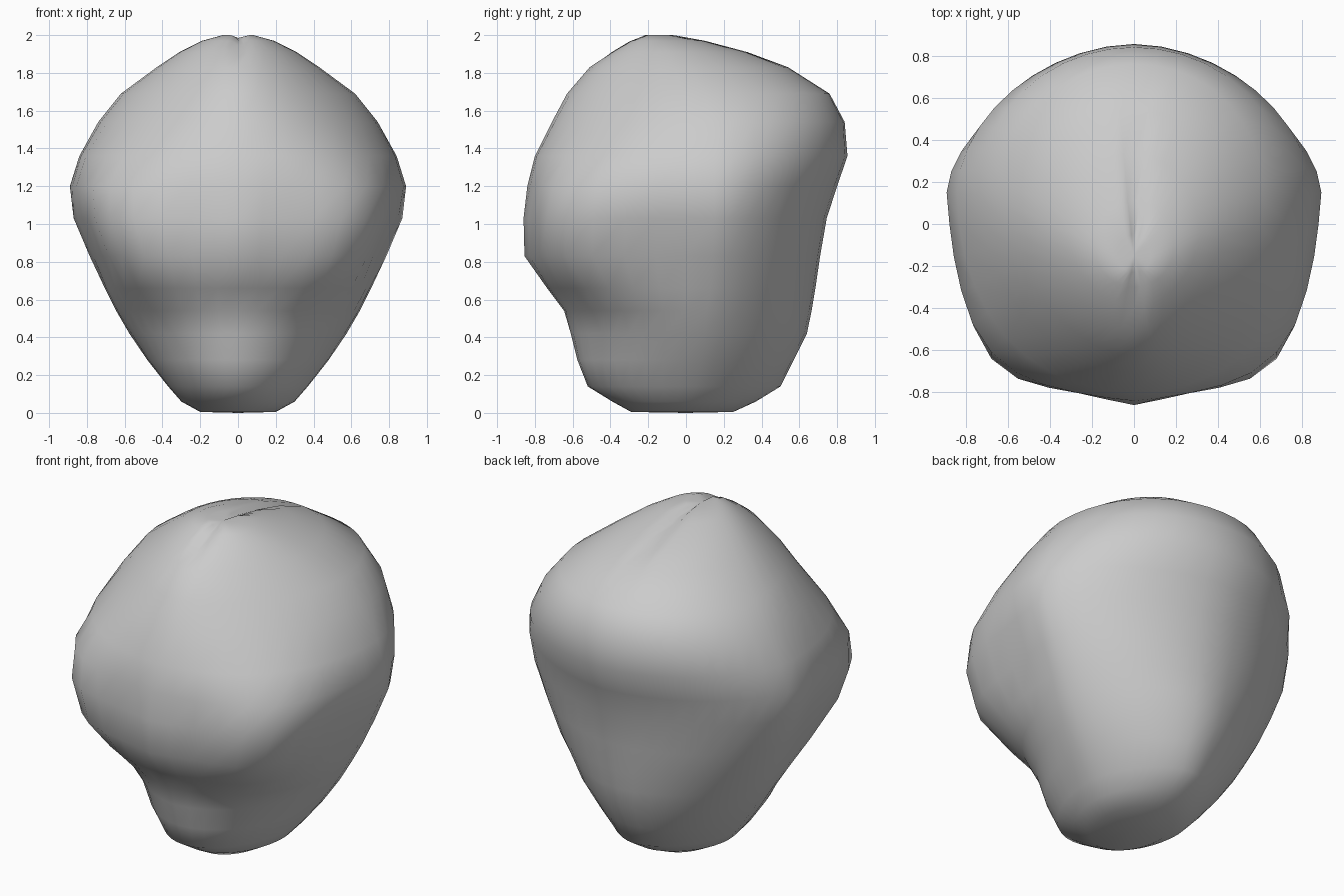
import bpy, bmesh, math

SEGS = 40

# cross-sections: z, half width, front y, back y, y of widest point, front squareness, back squareness
SECTIONS = [
    (0.005, 0.20, -0.29, 0.25, 0.00, 2.0, 2.0),
    (0.06, 0.30, -0.39, 0.37, 0.02, 2.0, 1.8),
    (0.14, 0.37, -0.52, 0.50, 0.05, 1.95, 1.7),
    (0.28, 0.48, -0.575, 0.57, 0.08, 1.9, 1.7),
    (0.42, 0.575, -0.61, 0.64, 0.10, 1.8, 1.7),
    (0.54, 0.645, -0.645, 0.665, 0.11, 2.0, 1.7),
    (0.66, 0.705, -0.735, 0.685, 0.13, 2.7, 1.75),
    (0.83, 0.785, -0.855, 0.71, 0.14, 3.9, 1.75),
    (1.03, 0.87, -0.86, 0.745, 0.15, 3.9, 1.7),
    (1.20, 0.89, -0.84, 0.80, 0.15, 3.0, 1.7),
    (1.36, 0.84, -0.80, 0.855, 0.15, 2.2, 1.85),
    (1.54, 0.74, -0.71, 0.84, 0.14, 1.85, 2.0),
    (1.69, 0.62, -0.63, 0.76, 0.10, 1.7, 2.1),
    (1.83, 0.43, -0.51, 0.54, 0.02, 1.7, 2.1),
    (1.91, 0.31, -0.40, 0.33, -0.04, 1.8, 2.0),
    (1.97, 0.19, -0.30, 0.11, -0.10, 2.0, 2.0),
    (2.0, 0.08, -0.23, -0.05, -0.15, 2.0, 2.0),
]


def ring_points(z, w, front, back, mid, nf, nb):
    """Rounded section with separate front and back shape."""
    cheek = min(1, max(0, (nf - 2) / 1.8))
    for i in range(SEGS):
        a = 2 * math.pi * i / SEGS
        c, s = math.cos(a), math.sin(a)
        n, depth = (nb, back - mid) if s >= 0 else (nf, mid - front)
        r = (abs(c) ** n + abs(s) ** n) ** (-1 / n)
        x, y = w * r * c, depth * r * s
        if s < 0:
            # squared cheeks: sides taper forward, front slopes away from the middle
            x *= 1 - 0.07 * cheek * min(1, -r * s / 0.45)
            y *= 1 - 0.065 * cheek * min(1, abs(r * c) / 0.4)
        yield x, mid + y, z


def part_groove(x, y, z):
    """Shallow parting line over the crown."""
    if z > 1.75 and -0.45 < y < 0.5:
        z -= 0.03 * math.exp(-((x - 0.01) / 0.025) ** 2)
    return x, y, z


bm = bmesh.new()
rings = [[bm.verts.new(part_groove(*p)) for p in ring_points(*s)] for s in SECTIONS]
for lo, hi in zip(rings, rings[1:]):
    for i in range(SEGS):
        j = (i + 1) % SEGS
        bm.faces.new((lo[i], lo[j], hi[j], hi[i]))

# base and crown
base = bm.verts.new((0, 0, 0))
crown = bm.verts.new((0, -0.15, 1.985))
for i in range(SEGS):
    j = (i + 1) % SEGS
    bm.faces.new((rings[0][j], rings[0][i], base))
    bm.faces.new((rings[-1][i], rings[-1][j], crown))

bmesh.ops.recalc_face_normals(bm, faces=bm.faces)
for f in bm.faces:
    f.smooth = True
mesh = bpy.data.meshes.new("head_form")
bm.to_mesh(mesh)
bm.free()
bpy.context.collection.objects.link(bpy.data.objects.new("head_form", mesh))
